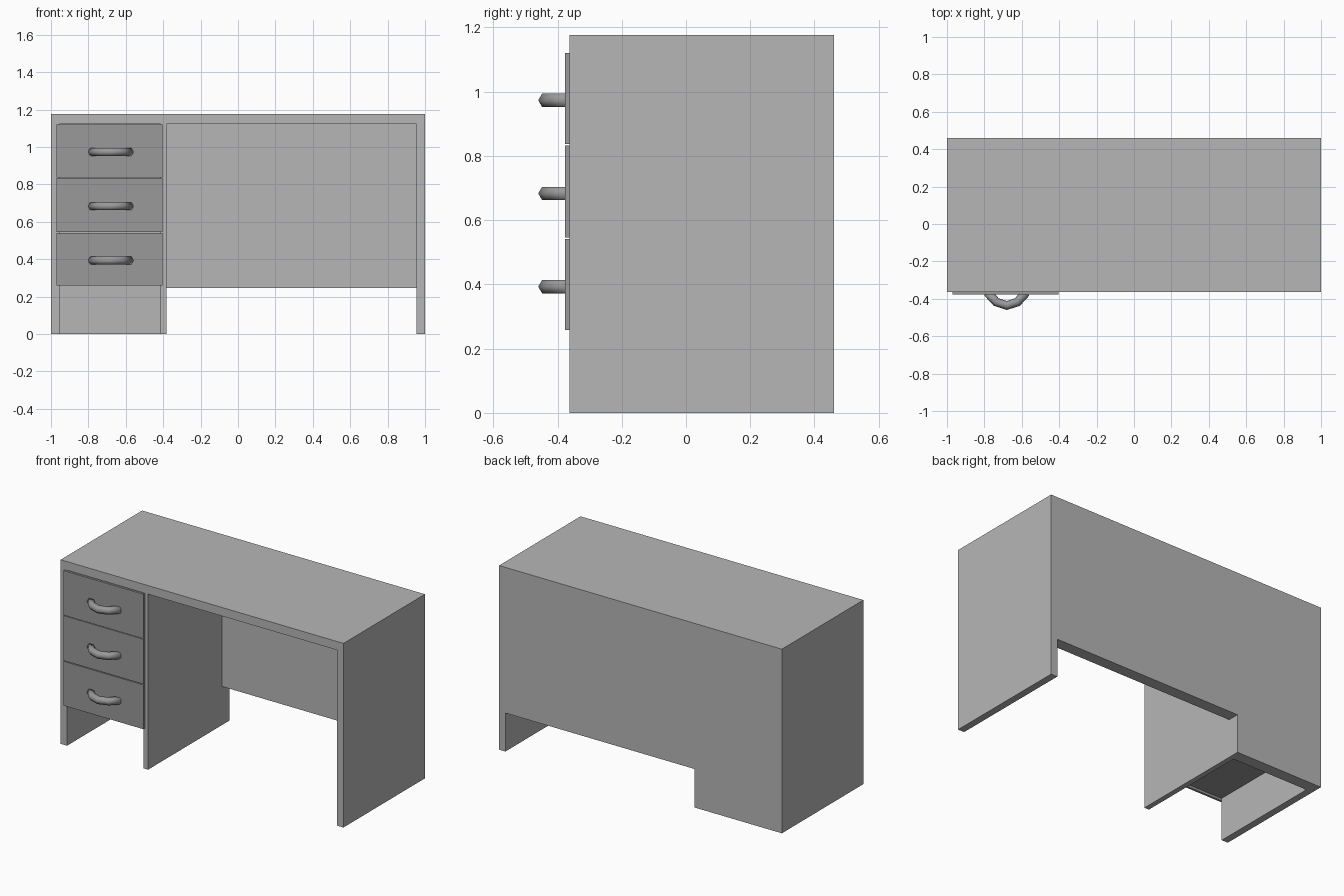
import bpy, bmesh, math
from mathutils import Vector

if "Cube" in bpy.data.objects:
    bpy.data.objects.remove(bpy.data.objects["Cube"])


def material(name, v):
    m = bpy.data.materials.new(name)
    m.diffuse_color = (v, v, v, 1)
    m.use_nodes = True
    m.node_tree.nodes["Principled BSDF"].inputs["Base Color"].default_value = m.diffuse_color
    return m


BODY = material("body_grey", 0.47)
DRAWER = material("drawer_grey", 0.32)


def finish(name, bm, mat, smooth=False):
    bmesh.ops.recalc_face_normals(bm, faces=bm.faces)
    mesh = bpy.data.meshes.new(name)
    if smooth:
        for f in bm.faces:
            f.smooth = True
    bm.to_mesh(mesh)
    bm.free()
    mesh.materials.append(mat)
    ob = bpy.data.objects.new(name, mesh)
    bpy.context.collection.objects.link(ob)
    return ob


def extrude_profile(name, pts, y0, y1, mat):
    """Front-view (x, z) outline extruded from y0 to y1."""
    bm = bmesh.new()
    face = bm.faces.new([bm.verts.new((x, y0, z)) for x, z in pts])
    geom = bmesh.ops.extrude_face_region(bm, geom=[face])["geom"]
    verts = [g for g in geom if isinstance(g, bmesh.types.BMVert)]
    bmesh.ops.translate(bm, verts=verts, vec=(0, y1 - y0, 0))
    return finish(name, bm, mat)


def box(name, x0, x1, y0, y1, z0, z1, mat):
    return extrude_profile(name, [(x0, z0), (x1, z0), (x1, z1), (x0, z1)], y0, y1, mat)


def handle(name, cx, cz, r=0.024, sides=6):
    """Bent hexagonal bar swept along a bow in the xy plane."""
    path = [Vector(p) for p in ((-.103, -.366, 0), (-.057, -.417, 0), (0, -.436, 0),
                                (.057, -.417, 0), (.103, -.366, 0))]
    bm = bmesh.new()
    rings = []
    for i, p in enumerate(path):
        t = (path[min(i + 1, 4)] - path[max(i - 1, 0)]).normalized()
        n = Vector((t.y, -t.x, 0))
        ring = []
        for k in range(sides):
            a = 2 * math.pi * k / sides
            off = n * math.cos(a) * r + Vector((0, 0, math.sin(a) * r))
            ring.append(bm.verts.new(p + off + Vector((cx, 0, cz))))
        rings.append(ring)
    for a, b in zip(rings, rings[1:]):
        for k in range(sides):
            j = (k + 1) % sides
            bm.faces.new((a[k], a[j], b[j], b[k]))
    bm.faces.new(rings[0])
    bm.faces.new(rings[-1])
    return finish(name, bm, DRAWER, smooth=True)


FRONT, BACK, INNER, TOP, UNDER = -0.363, 0.46, 0.385, 1.177, 1.122

# Desktop, side panels and divider as one continuous frame
extrude_profile("desk_frame", [
    (-1, 0), (-.955, 0), (-.955, UNDER), (-.415, UNDER), (-.415, 0), (-.382, 0),
    (-.382, UNDER), (.955, UNDER), (.955, 0), (1, 0), (1, TOP), (-1, TOP)],
    FRONT, INNER, BODY)

# Back panel: reaches the floor behind the drawers and at the right leg
extrude_profile("back_panel", [
    (-1, 0), (-.382, 0), (-.382, .246), (.955, .246), (.955, 0), (1, 0),
    (1, TOP), (-1, TOP)], INNER, BACK, BODY)

# Three drawers with fronts, bodies and handles
for i, (z0, z1) in enumerate(((.258, .541), (.546, .833), (.837, 1.121)), 1):
    box(f"drawer_front_{i}", -.97, -.405, -.377, FRONT, z0, z1, DRAWER)
    box(f"drawer_body_{i}", -.954, -.416, FRONT, INNER - .002, z0 + .015, z1 - .015, DRAWER)
    handle(f"drawer_handle_{i}", -.68, (.393, .683, .973)[i - 1])
